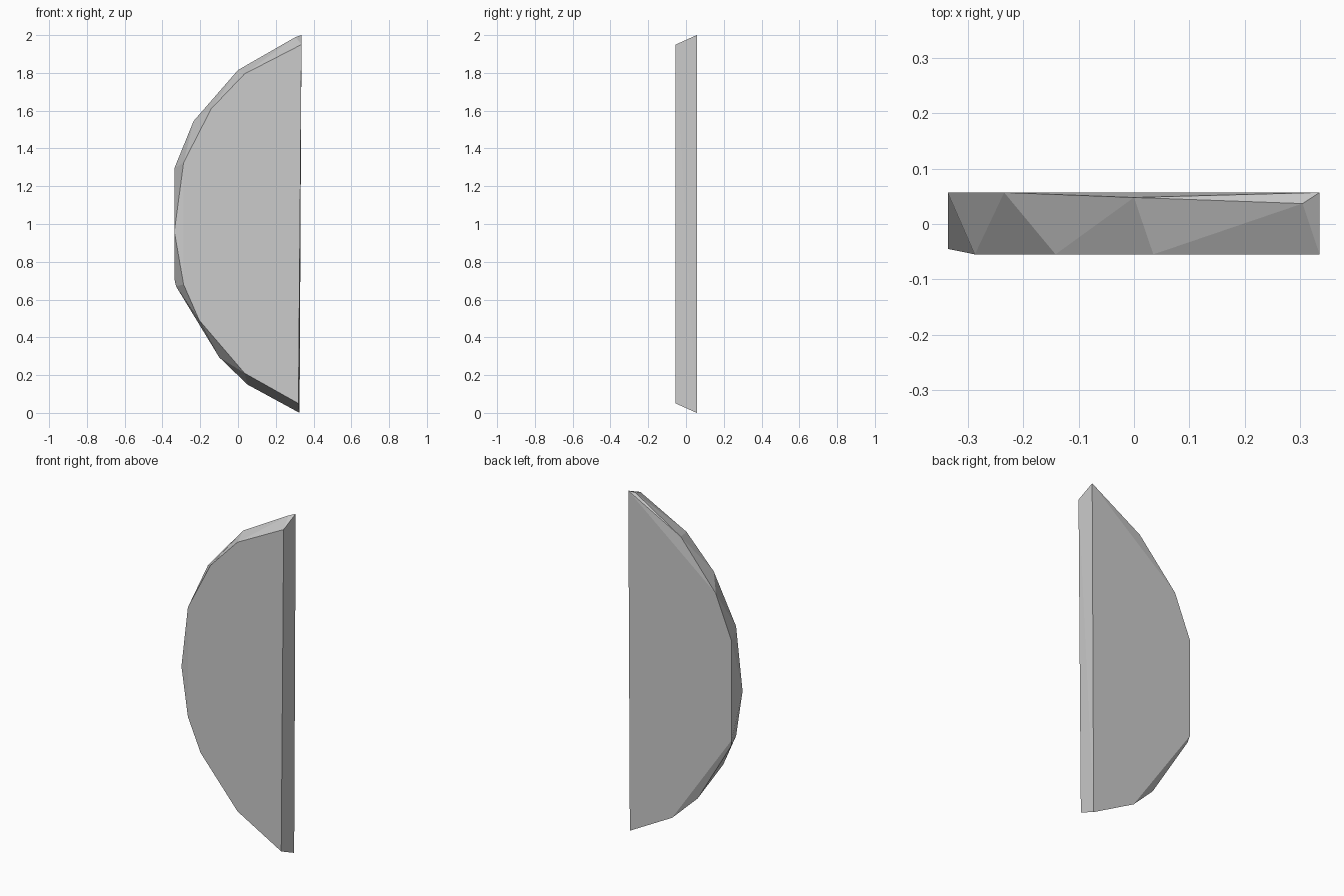
import bpy, bmesh

if "Cube" in bpy.data.objects:
    bpy.data.objects.remove(bpy.data.objects["Cube"])

FRONT_Y, BACK_Y = -0.055, 0.057

# Front outline (x, z)
front = [(0.336, 1.95), (0.035, 1.795), (-0.142, 1.61), (-0.288, 1.325),
         (-0.288, 0.68), (-0.205, 0.49), (0.035, 0.21), (0.32, 0.05)]
# Back outline (x, z)
back = [(0.336, 2.0), (-0.235, 1.545), (-0.337, 1.295), (-0.337, 0.71),
        (0.05, 0.15), (0.326, 0.0)]
# Chipped rim corners between the two faces (x, y, z)
rim = [(-0.337, -0.045, 0.96), (0.0, 0.048, 1.815), (0.305, 0.037, 1.99),
       (-0.1, 0.034, 0.295), (-0.328, 0.048, 0.67)]

points = ([(x, FRONT_Y, z) for x, z in front]
          + [(x, BACK_Y, z) for x, z in back] + rim)

# Half-disc slab: wrap a faceted convex solid around the outlines
bm = bmesh.new()
for p in points:
    bm.verts.new(p)
bmesh.ops.convex_hull(bm, input=bm.verts[:])
bmesh.ops.dissolve_limit(bm, angle_limit=0.01, verts=bm.verts[:], edges=bm.edges[:])
bmesh.ops.recalc_face_normals(bm, faces=bm.faces[:])

mesh = bpy.data.meshes.new("half_disc_slab")
bm.to_mesh(mesh)
bm.free()
slab = bpy.data.objects.new("half_disc_slab", mesh)
bpy.context.collection.objects.link(slab)
